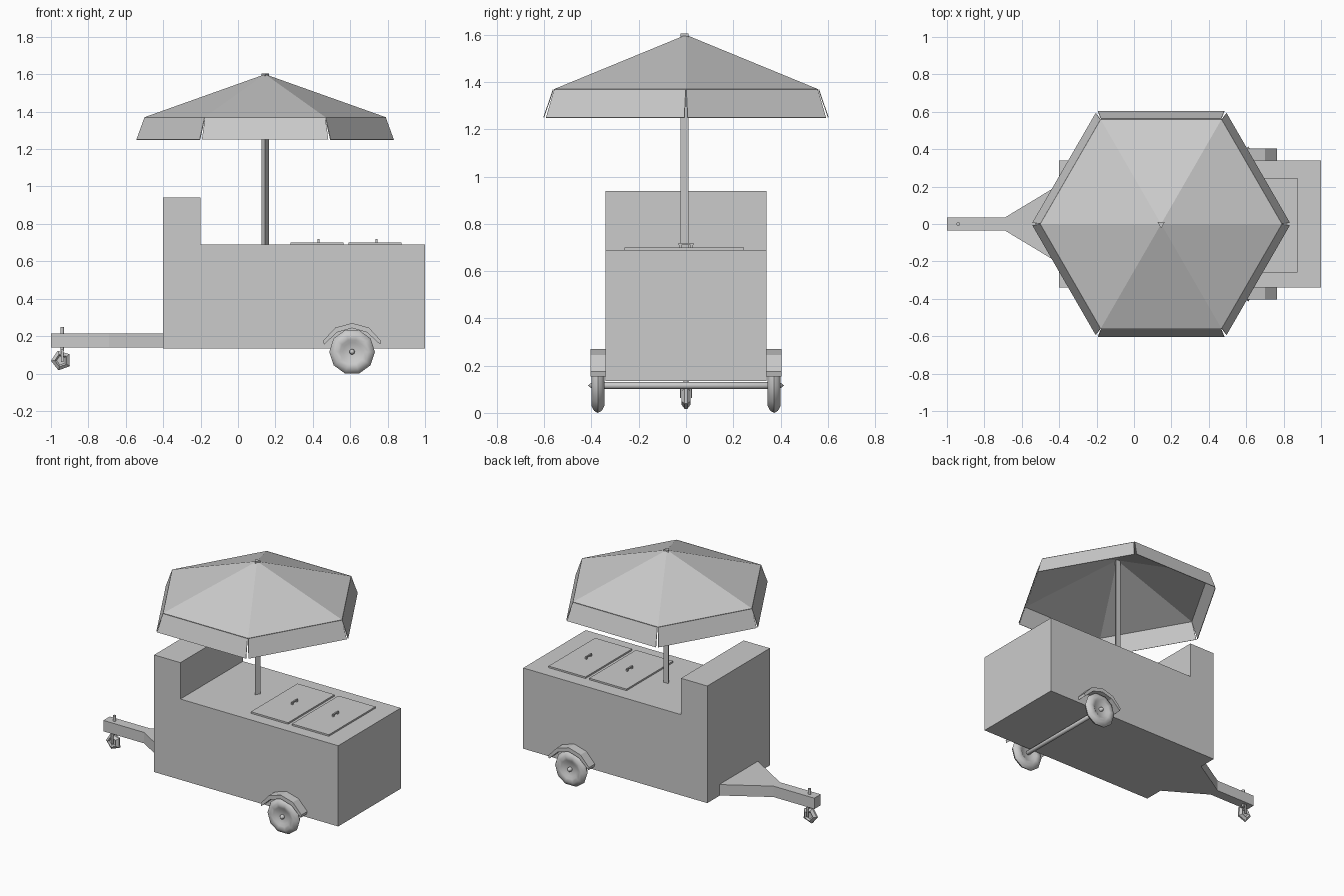
import bpy, bmesh, math
from math import cos, sin, pi, radians
from mathutils import Vector

if "Cube" in bpy.data.objects:
    bpy.data.objects.remove(bpy.data.objects["Cube"])


def make(name, verts, faces, smooth=None):
    me = bpy.data.meshes.new(name)
    me.from_pydata(verts, [], faces)
    bm = bmesh.new()
    bm.from_mesh(me)
    bmesh.ops.remove_doubles(bm, verts=bm.verts, dist=1e-5)
    bmesh.ops.recalc_face_normals(bm, faces=bm.faces)
    bm.to_mesh(me)
    bm.free()
    ob = bpy.data.objects.new(name, me)
    bpy.context.collection.objects.link(ob)
    if smooth:
        bpy.ops.object.select_all(action='DESELECT')
        ob.select_set(True)
        bpy.context.view_layer.objects.active = ob
        bpy.ops.object.shade_smooth_by_angle(angle=radians(smooth))
    return ob


def prism(name, pts, lo, hi, axis, smooth=None):
    """Extrude a closed outline along y (points are x,z) or z (points are x,y)."""
    n = len(pts)
    place = (lambda a, b, h: (a, h, b)) if axis == 'y' else (lambda a, b, h: (a, b, h))
    verts = [place(a, b, h) for h in (lo, hi) for a, b in pts]
    faces = [list(range(n)), list(range(n, 2 * n))]
    faces += [[i, (i + 1) % n, n + (i + 1) % n, n + i] for i in range(n)]
    return make(name, verts, faces, smooth)


def ngon(cx, cy, r, n, start):
    return [(cx + r * cos(radians(start) + 2 * pi * i / n),
             cy + r * sin(radians(start) + 2 * pi * i / n)) for i in range(n)]


def lathe_y(name, profile, centre, n, start=0, smooth=40):
    """Revolve (radius, y) points about a y axis; ends lie on the axis."""
    c = Vector(centre)
    verts, m = [], len(profile)
    for i in range(n):
        a = radians(start) + 2 * pi * i / n
        verts += [c + Vector((r * cos(a), y, r * sin(a))) for r, y in profile]
    faces = []
    for i in range(n):
        p, q = i * m, (i + 1) % n * m
        for j in range(m - 1):
            f = [p + j, p + j + 1, q + j + 1, q + j]
            if profile[j][0] == 0:
                f = f[:3]
            elif profile[j + 1][0] == 0:
                f = [f[0], f[1], f[3]]
            faces.append(f)
    return make(name, verts, faces, smooth)


def box(name, x0, x1, y0, y1, z0, z1):
    return prism(name, [(x0, y0), (x1, y0), (x1, y1), (x0, y1)], z0, z1, 'z')


# Cart body with raised end
prism("cart_body", [(-0.4, 0.135), (1, 0.135), (1, 0.69), (-0.2, 0.69),
                    (-0.2, 0.94), (-0.4, 0.94)], -0.34, 0.34, 'y')

# Tow bar
prism("tow_bar", [(-1, -0.035), (-0.69, -0.035), (-0.4, -0.21), (-0.4, 0.21),
                  (-0.69, 0.035), (-1, 0.035)], 0.138, 0.213, 'z')

# Jockey wheel, its stem and fork
lathe_y("jockey_wheel", [(0, 0.008), (0.025, 0.01), (0.035, 0.02), (0.055, 0.006),
                         (0.055, -0.006), (0.035, -0.02), (0.025, -0.01), (0, -0.008)],
        (-0.945, 0, 0.07), 5, 38)
prism("jockey_stem", ngon(-0.94, 0, 0.01, 8, 0), 0.12, 0.25, 'z', 50)
box("jockey_fork_top", -0.949, -0.931, -0.025, 0.025, 0.122, 0.13)
for s, side in ((-1, "right"), (1, "left")):
    box("jockey_fork_" + side, -0.947, -0.933, *sorted((s * 0.021, s * 0.025)), 0.062, 0.13)

# Axle, road wheels and mudguards
AX, AZ = 0.61, 0.116
lathe_y("axle", [(0, 0.415), (0.015, 0.396), (0.015, -0.396), (0, -0.415)], (AX, 0, AZ), 8)
half = [(0, 0.012), (0.05, 0.013), (0.066, 0.024), (0.09, 0.028), (0.113, 0.016)]
tyre = half + [(0.122, 0)] + [(r, -y) for r, y in reversed(half)]
arch = [(0.155, 0.175), (0.09, 0.245), (0, 0.27)]
under = [(0.15, 0.155), (0.08, 0.22), (0, 0.243)]
outline = ([(AX + x, z) for x, z in arch] + [(AX - x, z) for x, z in reversed(arch[:2])]
           + [(AX - x, z) for x, z in under] + [(AX + x, z) for x, z in reversed(under[:2])])
for s, side in ((-1, "front"), (1, "back")):
    lathe_y(side + "_wheel", tyre, (AX, s * 0.373, AZ), 10)
    prism(side + "_mudguard", outline, *sorted((s * 0.335, s * 0.404)), 'y')

# Lids with arched handles
for i, (x0, x1) in enumerate(((0.28, 0.563), (0.592, 0.873))):
    box(f"lid_{i + 1}", x0, x1, -0.26, 0.246, 0.685, 0.701)
    c = (x0 + x1) / 2 + 0.008
    for y in (-0.024, 0.024):
        box(f"handle_{i + 1}_post", c - 0.005, c + 0.005, y - 0.006, y + 0.006, 0.698, 0.716)
    box(f"handle_{i + 1}_bar", c - 0.005, c + 0.005, -0.032, 0.032, 0.711, 0.719)

# Three-sided umbrella pole
PX = 0.145
prism("umbrella_pole", ngon(PX, 0, 0.023, 3, -90), 0.68, 1.605, 'z')

# Six-sided canopy
rim = [(x, y, 1.37) for x, y in ngon(PX, 0, 0.646, 6, 0)]
canopy = make("canopy", [(PX, 0, 1.6)] + rim,
              [[0, i + 1, (i + 1) % 6 + 1] for i in range(6)])

# Separate flared flaps hanging from each rim edge
verts, faces = [], []
for i in range(6):
    a = pi / 6 + i * pi / 3
    out, along = Vector((cos(a), sin(a), 0)), Vector((-sin(a), cos(a), 0))
    for d, w, z in ((0.56, -0.3215, 1.368), (0.56, 0.3215, 1.368),
                    (0.6, 0.338, 1.25), (0.6, -0.338, 1.25)):
        verts.append(Vector((PX, 0, z)) + out * d + along * w)
    faces.append([4 * i + k for k in range(4)])
flaps = make("canopy_flaps", verts, faces)
for ob in (canopy, flaps):
    mod = ob.modifiers.new("thickness", 'SOLIDIFY')
    mod.thickness = 0.004
